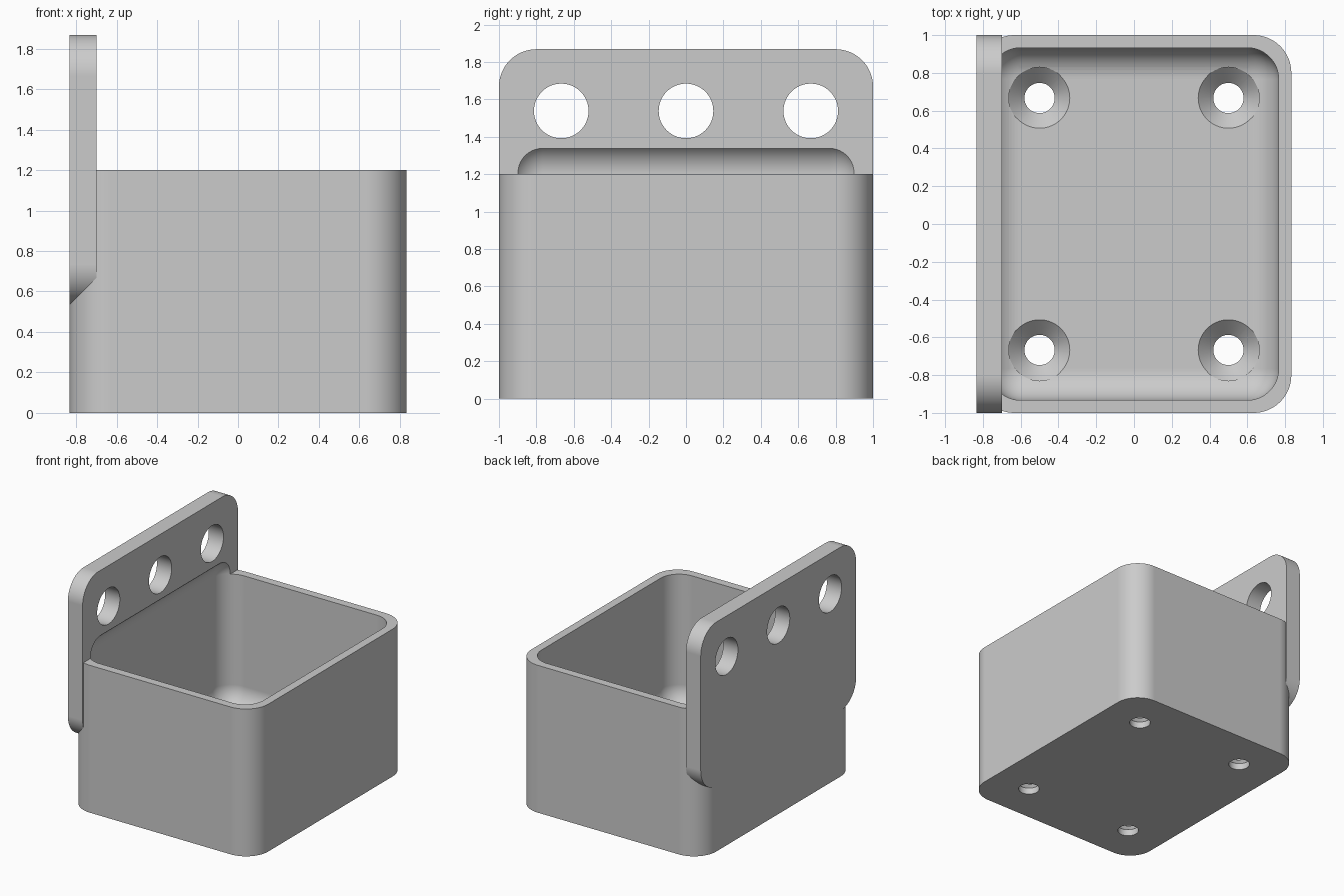
import bpy, bmesh, math
from mathutils import Matrix, Vector

old = bpy.data.objects.get("Cube")
if old:
    bpy.data.objects.remove(old)

HX, HY, RIM = 0.833, 1.0, 1.2      # box half sizes and height
CORNER, INNER = 0.2, 0.167         # outer and inner fillet radii
WALL, FLOOR = 0.067, 0.133
ARC = 16

grey = bpy.data.materials.new("grey_plastic")
grey.use_nodes = True
colour = (0.6, 0.6, 0.6, 1)
grey.diffuse_color = colour
grey.node_tree.nodes["Principled BSDF"].inputs["Base Color"].default_value = colour


def finish(name, bm):
    bmesh.ops.recalc_face_normals(bm, faces=bm.faces)
    mesh = bpy.data.meshes.new(name)
    bm.to_mesh(mesh)
    bm.free()
    mesh.materials.append(grey)
    obj = bpy.data.objects.new(name, mesh)
    bpy.context.collection.objects.link(obj)
    return obj


def stack(name, rings):
    """Closed solid from matching rings of points."""
    bm = bmesh.new()
    loops = [[bm.verts.new(p) for p in ring] for ring in rings]
    n = len(loops[0])
    for a, b in zip(loops, loops[1:]):
        for i in range(n):
            j = (i + 1) % n
            bm.faces.new((a[i], a[j], b[j], b[i]))
    bm.faces.new(loops[0])
    bm.faces.new(loops[-1])
    return finish(name, bm)


def rounded_rect(hu, hv, r):
    pts = []
    for k, (su, sv) in enumerate(((1, 1), (-1, 1), (-1, -1), (1, -1))):
        for i in range(ARC + 1):
            a = math.pi / 2 * (k + i / ARC)
            pts.append((su * (hu - r) + r * math.cos(a), sv * (hv - r) + r * math.sin(a)))
    return pts


def turned(name, profile, place):
    """Round cutter from (radius, height) pairs."""
    n = 4 * ARC
    turns = [2 * math.pi * i / n for i in range(n)]
    return stack(name, [[place @ Vector((r * math.cos(a), r * math.sin(a), h)) for a in turns]
                        for r, h in profile])


def combine(target, other, operation):
    mod = target.modifiers.new("combine", 'BOOLEAN')
    mod.operation, mod.solver, mod.object = operation, 'EXACT', other
    bpy.context.view_layer.objects.active = target
    bpy.ops.object.modifier_apply(modifier=mod.name)
    bpy.data.objects.remove(other)


# Outer box with rounded upright corners
outline = rounded_rect(HX, HY, CORNER)
bracket = stack("wall_mounted_box", [[(x, y, z) for x, y in outline] for z in (0, RIM)])

# Mounting plate, flush with the box on its -x side
low, high = 0.535, 1.868
outline = rounded_rect(HY, (high - low) / 2, CORNER)
plate = stack("mounting_plate", [[(x, y, z + (low + high) / 2) for y, z in outline]
                                 for x in (-HX, -0.7)])
combine(bracket, plate, 'UNION')

# Fully rounded cavity, which also scoops into the plate above the rim
top = 1.372
bm = bmesh.new()
bmesh.ops.create_cube(bm, size=1)
bmesh.ops.transform(bm, verts=bm.verts, matrix=Matrix.Translation((0, 0, (FLOOR + top) / 2))
                    @ Matrix.Diagonal((2 * (HX - WALL), 2 * (HY - WALL), top - FLOOR, 1)))
bmesh.ops.bevel(bm, geom=bm.edges[:], offset=INNER, offset_type='OFFSET',
                segments=ARC, profile=0.5, affect='EDGES')
combine(bracket, finish("cavity", bm), 'DIFFERENCE')

# Countersunk screw holes in the floor
for x in (-0.5, 0.5):
    for y in (-0.667, 0.667):
        screw = turned("screw_hole", [(0.08, -0.1), (0.08, 0.053), (0.163, 0.136), (0.163, 0.4)],
                       Matrix.Translation((x, y, 0)))
        combine(bracket, screw, 'DIFFERENCE')

# Three round holes through the plate
for y in (-0.667, 0, 0.667):
    place = Matrix.Translation((-HX, y, 1.538)) @ Matrix.Rotation(math.pi / 2, 4, 'Y')
    combine(bracket, turned("plate_hole", [(0.146, -0.1), (0.146, 0.3)], place), 'DIFFERENCE')

# Smooth fillets, crisp edges
bpy.ops.object.select_all(action='DESELECT')
bracket.select_set(True)
bpy.context.view_layer.objects.active = bracket
bpy.ops.object.shade_smooth_by_angle(angle=math.radians(25))
normals = bracket.modifiers.new("flat_face_normals", 'WEIGHTED_NORMAL')
normals.keep_sharp = True
